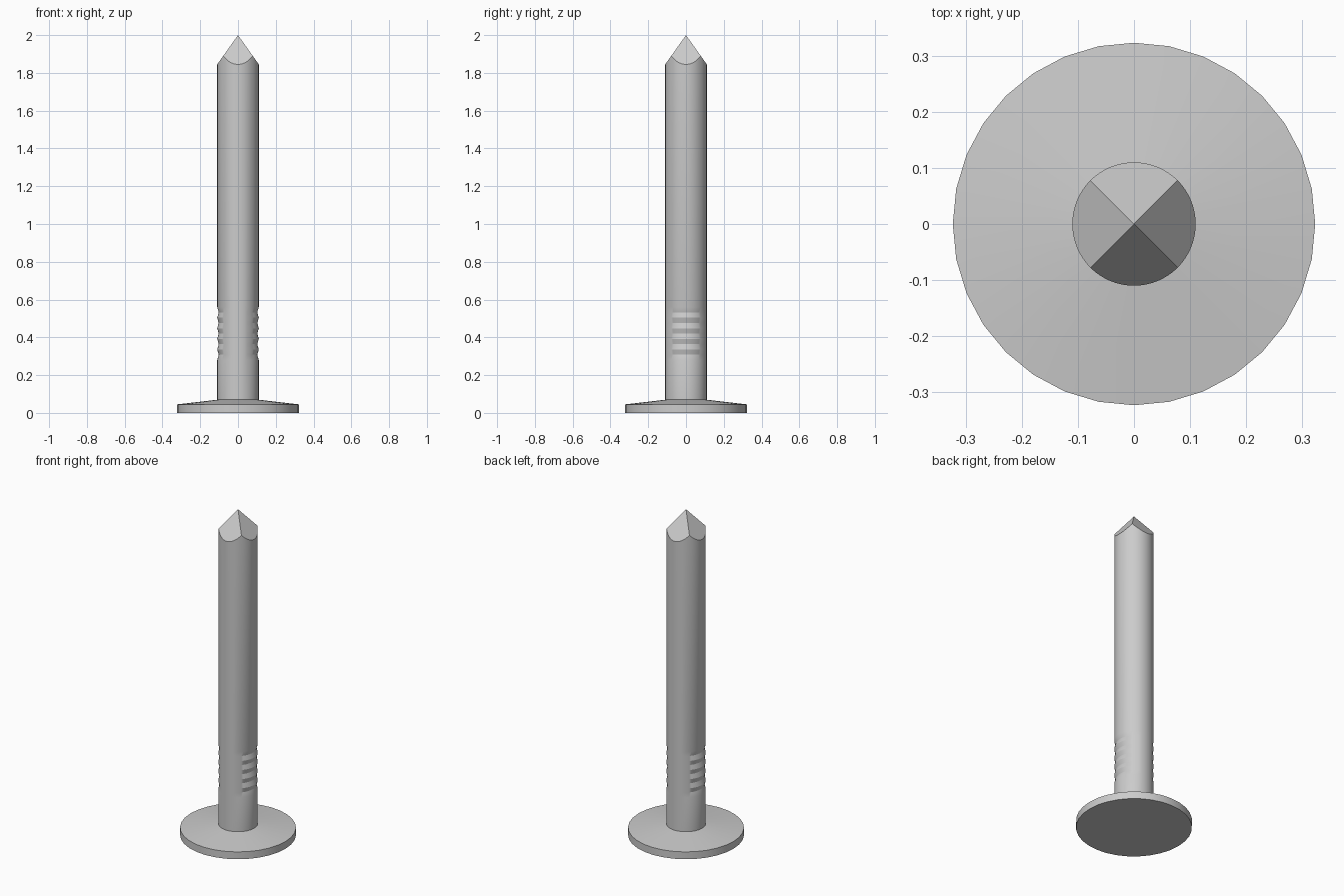
import bpy, bmesh
from math import cos, sin, pi

if "Cube" in bpy.data.objects:
    bpy.data.objects.remove(bpy.data.objects["Cube"])

HEAD_R, SHANK_R, HEIGHT = 0.323, 0.11, 2.0


def loft(bm, rings, closed=True):
    """Join successive vertex rings with quads."""
    for a, b in zip(rings, rings[1:]):
        n = len(a)
        for i in range(n):
            j = (i + 1) % n
            bm.faces.new((a[i], a[j], b[j], b[i]))


def make_ring(bm, n, radius, height):
    """Ring whose radius and height are functions of the angle."""
    ring = []
    for i in range(n):
        t = 2 * pi * i / n
        r = radius(t)
        ring.append(bm.verts.new((r * cos(t), r * sin(t), height(t))))
    return ring


def finish(bm, name):
    bmesh.ops.recalc_face_normals(bm, faces=bm.faces)
    mesh = bpy.data.meshes.new(name)
    bm.to_mesh(mesh)
    bm.free()
    obj = bpy.data.objects.new(name, mesh)
    bpy.context.collection.objects.link(obj)
    bpy.ops.object.select_all(action='DESELECT')
    obj.select_set(True)
    bpy.context.view_layer.objects.active = obj
    bpy.ops.object.shade_smooth_by_angle(angle=0.35)
    return obj


# Head: flat disc with a shallow cone rising to the shank
bm = bmesh.new()
profile = [(HEAD_R, 0.0), (HEAD_R, 0.045), (SHANK_R - 0.003, 0.07)]
rings = [make_ring(bm, 32, lambda t, r=r: r, lambda t, z=z: z) for r, z in profile]
loft(bm, rings)
bm.faces.new(rings[0])
finish(bm, "nail_head")

# Shank: round bar with V grooves that fade out away from the +x and -x sides
bm = bmesh.new()
N, GROOVES, TOP, PITCH, DEPTH = 64, 5, 0.56, 0.056, 0.008
levels = [(0.066, 0.0)]
for k in range(2 * GROOVES + 1):
    z = TOP - GROOVES * PITCH + k * PITCH / 2
    levels.append((z, DEPTH if k % 2 else 0.0))


def grooved(depth):
    return lambda t: SHANK_R - depth * max(0.0, (abs(cos(t)) - 0.4) / 0.6) ** 0.6


rings = [make_ring(bm, N, grooved(d), lambda t, z=z: z) for z, d in levels]

# Point: four planes meeting at the apex, cut into the round bar
slope = 0.155 / SHANK_R
rings.append(make_ring(
    bm, N, lambda t: SHANK_R,
    lambda t: HEIGHT - slope * SHANK_R * max(abs(cos(t)), abs(sin(t)))))
loft(bm, rings)
apex = bm.verts.new((0, 0, HEIGHT))
rim = rings[-1]
for i in range(N):
    bm.faces.new((rim[i], rim[(i + 1) % N], apex))
finish(bm, "nail_shank")
